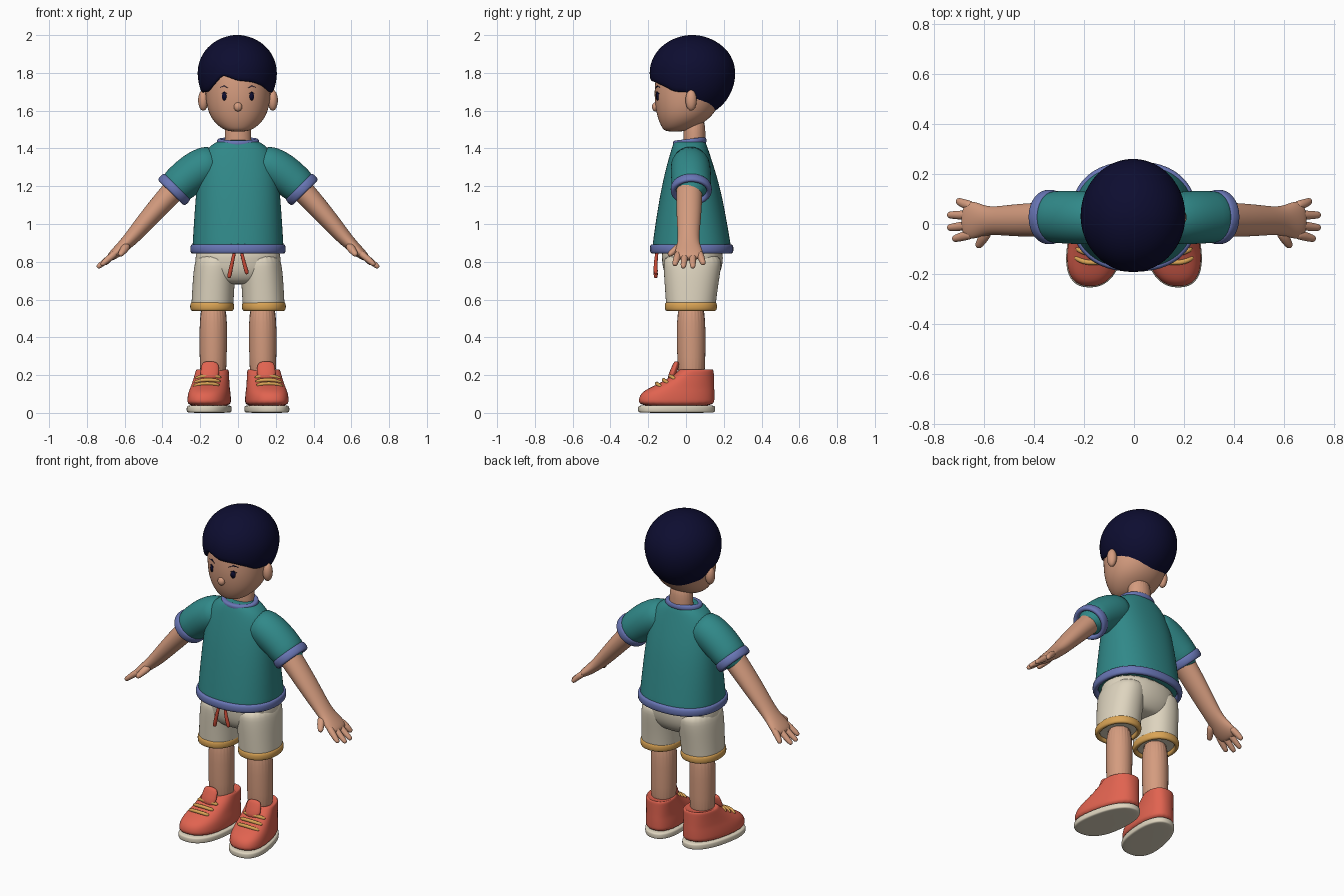
import bpy, bmesh, math
from mathutils import Vector as V
from mathutils.bvhtree import BVHTree

if "Cube" in bpy.data.objects:
    bpy.data.objects.remove(bpy.data.objects["Cube"])


def mat(name, r, g, b):
    m = bpy.data.materials.new(name)
    m.diffuse_color = (r, g, b, 1)
    m.use_nodes = True
    m.node_tree.nodes["Principled BSDF"].inputs["Base Color"].default_value = m.diffuse_color
    return m


TEAL = mat("teal cloth", .03, .25, .25)
BLUE = mat("periwinkle trim", .14, .18, .46)
SKIN = mat("skin", .66, .33, .21)
DARK = mat("dark navy", .004, .004, .03)
CREAM = mat("cream", .73, .66, .52)
TAN = mat("orange tan", .70, .37, .09)
RED = mat("coral red", .75, .125, .08)
CORD = mat("cord red", .56, .065, .035)
N = 24
X, Y, Z = V((1, 0, 0)), V((0, 1, 0)), V((0, 0, 1))


def spow(c, e):
    return math.copysign(abs(c) ** e, c)


def section(c, u, v, a, b, p=2.0):
    """Superellipse ring about c in the plane u, v."""
    ts = [2 * math.pi * i / N for i in range(N)]
    return [V(c) + u * a * spow(math.cos(t), 2 / p) + v * b * spow(math.sin(t), 2 / p) for t in ts]


def loft(name, rings, m, mirror=False, closed=False, levels=2):
    """Skin a list of rings, cap the ends, smooth and optionally mirror."""
    bm = bmesh.new()
    vs = [[bm.verts.new(p) for p in r] for r in rings]
    n = len(vs[0])
    for j in range(len(vs) - (0 if closed else 1)):
        a, b = vs[j], vs[(j + 1) % len(vs)]
        for i in range(n):
            bm.faces.new((a[i], a[(i + 1) % n], b[(i + 1) % n], b[i]))
    if not closed:
        bm.faces.new(vs[0])
        bm.faces.new(vs[-1])
    return finish(name, bm, m, mirror, levels)


def finish(name, bm, m, mirror=False, levels=2):
    bmesh.ops.recalc_face_normals(bm, faces=bm.faces)
    for f in bm.faces:
        f.smooth = True
    me = bpy.data.meshes.new(name)
    bm.to_mesh(me)
    bm.free()
    me.materials.append(m)
    ob = bpy.data.objects.new(name, me)
    bpy.context.collection.objects.link(ob)
    if mirror:
        ob.modifiers.new("mirror", 'MIRROR').use_mirror_merge = False
    if levels:
        s = ob.modifiers.new("smooth", 'SUBSURF')
        s.levels = s.render_levels = levels
    return ob


def stack(name, rows, m, x=0, p=2.0, mirror=False):
    """Horizontal rings: z, y centre, x radius, y radius (, x centre)."""
    return loft(name, [section((r[4] if len(r) > 4 else x, r[1], r[0]), X, Y, r[2], r[3], p)
                       for r in rows], m, mirror)


def limb(name, pts, m, side=Y, mirror=True, levels=1):
    """Tube along (x, y, z, side radius, depth radius) with rounded ends."""
    rings = []
    for i, q in enumerate(pts):
        d = (V(pts[min(i + 1, len(pts) - 1)][:3]) - V(pts[max(i - 1, 0)][:3])).normalized()
        u = d.cross(side).normalized()
        v = u.cross(d)
        rings.append(section(q[:3], v, u, q[3], q[4]))
    for k in (.75, .3):
        rings.append(section(V(q[:3]) + d * q[4] * math.sqrt(1 - k * k), v, u, q[3] * k, q[4] * k))
    return loft(name, rings, m, mirror, levels=levels)


def band(name, c, u, v, a, b, th, h, m, p=2.0, mirror=False):
    """Rounded trim ring around an opening."""
    w = u.cross(v).normalized()
    angs = [2 * math.pi * j / 10 for j in range(10)]
    rings = [section(V(c) + w * h * spow(math.sin(t), .7), u, v,
                     a + th * spow(math.cos(t), .7), b + th * spow(math.cos(t), .7), p) for t in angs]
    return loft(name, rings, m, mirror, closed=True, levels=1)


def ball(name, c, s, m, mirror=False):
    bm = bmesh.new()
    bmesh.ops.create_uvsphere(bm, u_segments=24, v_segments=16, radius=1)
    for v in bm.verts:
        v.co = V(c) + V((v.co.x * s[0], v.co.y * s[1], v.co.z * s[2]))
    return finish(name, bm, m, mirror, 0)


def surface(ob):
    bpy.context.view_layer.update()
    return BVHTree.FromObject(ob, bpy.context.evaluated_depsgraph_get())


# Head, nose, ears, neck
head = stack("head", [(1.488, -.06, .05, .05), (1.51, -.04, .095, .088), (1.55, -.015, .136, .132),
                      (1.60, 0, .161, .16), (1.66, .01, .172, .178), (1.72, .015, .175, .183),
                      (1.80, .02, .175, .18), (1.88, .03, .15, .15), (1.93, .03, .08, .08)], SKIN, p=2.1)
ball("nose", (0, -.162, 1.62), (.022, .018, .024), SKIN)
ball("ears", (.184, .027, 1.655), (.027, .03, .055), SKIN, True)
stack("neck", [(1.39, .045, .075, .06), (1.45, .045, .07, .058), (1.58, .045, .068, .058)], SKIN)

# Eyes and brows: thin plates projected on the face
face = surface(head)


def plate(name, outline):
    bm = bmesh.new()
    vs = [bm.verts.new(face.ray_cast(V((x, -1, z)), Y)[0] - Y * .004) for x, z in outline]
    r = bmesh.ops.extrude_face_region(bm, geom=[bm.faces.new(vs)])
    bmesh.ops.translate(bm, verts=[g for g in r["geom"] if isinstance(g, bmesh.types.BMVert)], vec=Y * .008)
    finish(name, bm, DARK, True, 0)


ring = [2 * math.pi * i / 16 for i in range(16)]
plate("eyes", [(.073 + .012 * math.cos(t), 1.675 + .021 * math.sin(t)) for t in ring])
plate("lashes", [(.056, 1.69), (.073, 1.696), (.093, 1.688), (.073, 1.701)])
plate("brows", [(.048, 1.718), (.072, 1.728), (.10, 1.722), (.072, 1.734)])

# Hair: domed cap whose lower edge follows a fringe line by azimuth
EDGE = [(-180, 1.575), (-125, 1.575), (-105, 1.62), (-85, 1.70), (-55, 1.70), (-36, 1.745), (-22, 1.79),
        (0, 1.76), (25, 1.752), (45, 1.73), (62, 1.70), (85, 1.70), (105, 1.62), (125, 1.575), (180, 1.575)]


def edge(a):
    for (a0, z0), (a1, z1) in zip(EDGE, EDGE[1:]):
        if a <= a1:
            return z0 + (z1 - z0) * (a - a0) / (a1 - a0)


hair = []
for t, k in [(.03, 1)] + [(j / 10, 1) for j in range(1, 11)] + [(1.01, .94), (.97, .86), (.9, .75)]:
    row = []
    for i in range(48):
        a = -180 + 7.5 * i
        lo = math.asin((edge(a) - 1.80) / .24)
        ph = math.pi / 2 + (lo - math.pi / 2) * t
        h = math.sin(ph)
        row.append(V((.212 * k * math.cos(ph) * math.sin(math.radians(a)) - .004,
                      .035 - .229 * k * math.cos(ph) * math.cos(math.radians(a)),
                      1.80 + h * (.201 if h > 0 else .24))))
    hair.append(row)
loft("hair", hair, DARK, levels=1)

# Shirt with sleeves and trims
stack("shirt_body", [(.86, .03, .245, .212), (.88, .03, .243, .21), (1.0, .028, .236, .192),
                     (1.17, .026, .224, .162), (1.3, .022, .208, .128), (1.39, .02, .178, .1),
                     (1.43, .02, .125, .086), (1.445, .02, .09, .075)], TEAL, p=2.3)
band("shirt_hem", (0, .03, .868), X, Y, .240, .208, .016, .026, BLUE, 2.3)
band("collar", (0, .02, 1.434), V((1, 0, 0)), V((0, 1, .12)), .098, .074, .016, .018, BLUE)
axis = V((.7, 0, -.714))
perp = V((.714, 0, .7))
limb("sleeves", [(.10, .022, 1.335, .09, .085), (.16, .023, 1.315, .105, .105), (.235, .026, 1.273, .108, .106),
                 (.30, .028, 1.22, .105, .099), (.335, .028, 1.187, .104, .096), (.337, .028, 1.185, .08, .07)], TEAL)
band("sleeve_cuffs", (.338, .028, 1.183), perp, Y, .088, .096, .015, .026, BLUE, mirror=True)

# Arms, fingers, thumbs
limb("arms", [(.25, .02, 1.27, .072, .066), (.345, .018, 1.175, .07, .062), (.47, .015, 1.035, .066, .052),
              (.555, .013, .935, .056, .042), (.60, .013, .89, .06, .034), (.64, .015, .853, .076, .03),
              (.668, .016, .83, .074, .024)], SKIN, levels=2)
for i, (y0, x1, y1, z1) in enumerate([(-.038, .715, -.058, .79), (-.002, .735, -.014, .777),
                                      (.035, .735, .036, .777), (.07, .70, .09, .795)]):
    limb("finger_%d" % (i + 1), [(.64, y0, .853, .02, .02), (.68, (y0 + y1) / 2, .82, .019, .018),
                                 (x1, y1, z1, .015, .014)], SKIN)
limb("thumbs", [(.585, -.02, .89, .026, .024), (.605, -.06, .862, .021, .019), (.62, -.083, .842, .016, .015)],
     SKIN, side=X)

# Shorts with hems and drawstring
stack("shorts_seat", [(.89, .03, .22, .16), (.82, .035, .228, .165), (.75, .033, .228, .155),
                      (.70, .03, .19, .125), (.68, .03, .12, .09)], CREAM, p=2.2)
stack("shorts_legs", [(.85, .035, .10, .15, .115), (.78, .034, .113, .155, .121), (.68, .029, .112, .143, .13),
                      (.58, .026, .112, .133, .135), (.56, .026, .112, .132, .136), (.558, .026, .085, .1, .136)],
      CREAM, p=2.2, mirror=True)
band("shorts_hems", (.137, .026, .563), X, Y, .104, .126, .014, .024, TAN, 2.2, True)
for n, s, zt in (("left", -1, .725), ("right", 1, .745)):
    limb("drawstring_" + n, [(s * .015, -.15, .87, .009, .009), (s * .03, -.162, .80, .009, .009),
                             (s * .046, -.16, zt, .012, .012)], CORD, mirror=False)

# Legs
stack("legs", [(.12, .03, .072, .074, .132), (.35, .027, .072, .075, .131), (.62, .027, .077, .08, .13)],
      SKIN, mirror=True)


# Shoes: footprint rings (z, toe y, heel y, half width), toes turned out
def footprint(z, f, b, hw):
    pts = []
    for q in section((0, 0, 0), X, Y, 1, 1, 2.4):
        y = (f + b) / 2 + (b - f) / 2 * q.y
        pts.append(V((.142 - .14 * y + hw * q.x * (1 - .1 * q.y), y, z)))
    return pts


loft("soles", [footprint(*r) for r in [(0, -.248, .148, .106), (.004, -.256, .156, .114),
                                       (.034, -.256, .156, .114), (.042, -.25, .15, .107)]], CREAM, True)
shoe = loft("shoe_uppers", [footprint(*r) for r in [
    (.03, -.25, .15, .109), (.07, -.254, .152, .111), (.105, -.24, .152, .107), (.13, -.20, .151, .101),
    (.15, -.155, .15, .097), (.18, -.10, .149, .092), (.21, -.055, .148, .088), (.225, -.04, .147, .086),
    (.232, -.03, .14, .078), (.222, -.02, .13, .068)]], RED, True)
limb("shoe_tongues", [(.153, -.085, .17, .05, .02), (.149, -.065, .22, .05, .02), (.147, -.052, .258, .046, .016)],
     RED, side=X)
top = surface(shoe)
for i, (y, z) in enumerate([(-.082, .196), (-.115, .172), (-.15, .152)]):
    pts = []
    for dx in (-.066, -.04, 0, .04, .066):
        d = V((0, .8, -.6))
        hit = top.ray_cast(V((.142 - .14 * y + dx, y, z)) - d * .3, d)[0]
        pts.append((*(hit - d * (.006 if abs(dx) < .06 else -.004)), .010, .010))
    limb("lace_%d" % (i + 1), pts, TAN, side=Z)
